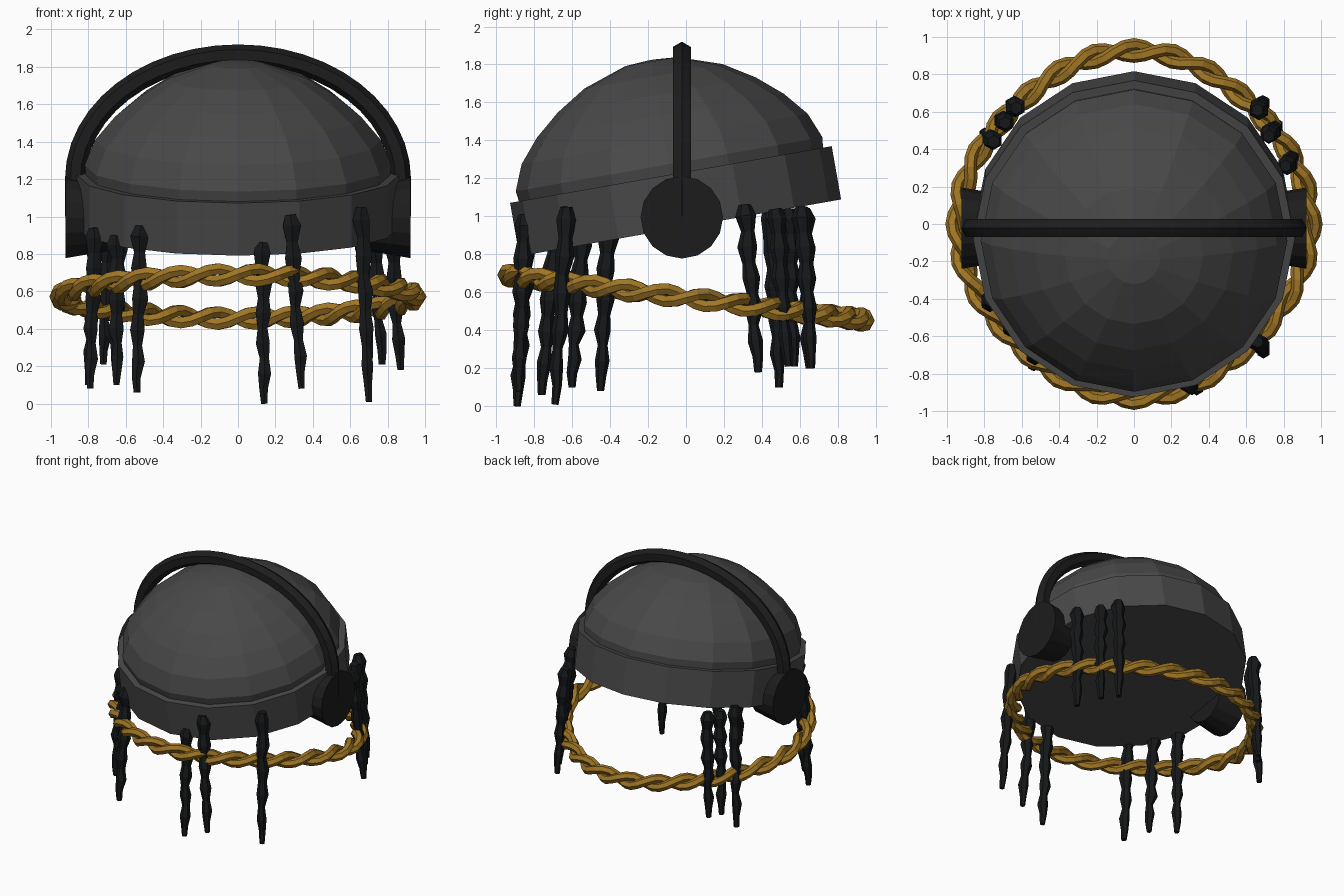
import bpy, bmesh, random
from math import sin, cos, pi, radians
from mathutils import Vector, Matrix

if "Cube" in bpy.data.objects:
    bpy.data.objects.remove(bpy.data.objects["Cube"])

random.seed(4)


def material(name, rgb):
    m = bpy.data.materials.new(name)
    m.diffuse_color = (*rgb, 1)
    m.use_nodes = True
    m.node_tree.nodes["Principled BSDF"].inputs["Base Color"].default_value = m.diffuse_color
    return m


CLOTH = material("dark_grey_cloth", (0.065, 0.065, 0.065))
BLACK = material("black_plastic", (0.012, 0.012, 0.012))
HAIR = material("black_hair", (0.008, 0.009, 0.01))
GOLD = material("gold_rope", (0.35, 0.18, 0.018))


def finish(name, bm, mat, matrix=None):
    bmesh.ops.recalc_face_normals(bm, faces=bm.faces)
    me = bpy.data.meshes.new(name)
    bm.to_mesh(me)
    bm.free()
    me.materials.append(mat)
    ob = bpy.data.objects.new(name, me)
    bpy.context.collection.objects.link(ob)
    if matrix:
        ob.matrix_world = matrix
    return ob


def skin(bm, rings, closed=False):
    """Join successive vertex rings with quads, capping open ends."""
    n = len(rings[0])
    pairs = list(zip(rings, rings[1:])) + ([(rings[-1], rings[0])] if closed else [])
    for a, b in pairs:
        for i in range(n):
            bm.faces.new((a[i], a[(i + 1) % n], b[(i + 1) % n], b[i]))
    if not closed:
        bm.faces.new(rings[0])
        bm.faces.new(rings[-1])


def lathe(name, profile, sides, mat, matrix):
    bm = bmesh.new()
    rings = [[bm.verts.new((r * cos(2 * pi * i / sides), r * sin(2 * pi * i / sides), z))
              for i in range(sides)] for r, z in profile]
    skin(bm, rings)
    return finish(name, bm, mat, matrix)


def tube(name, path, radii, sides, mat, ref, closed=False):
    bm = bmesh.new()
    path = [Vector(p) for p in path]
    ref, n, rings = Vector(ref), len(path), []
    for k, p in enumerate(path):
        if closed:
            t = path[(k + 1) % n] - path[k - 1]
        else:
            t = path[min(k + 1, n - 1)] - path[max(k - 1, 0)]
        t.normalize()
        u = (ref - t * ref.dot(t)).normalized()
        v = t.cross(u)
        rings.append([bm.verts.new(p + radii[k] * (v * cos(2 * pi * i / sides) + u * sin(2 * pi * i / sides)))
                      for i in range(sides)])
    skin(bm, rings, closed)
    return finish(name, bm, mat)


# Cap: folded band and low dome, tilted up towards the back
tilt = Matrix.Translation((0, -0.03, 0.94)) @ Matrix.Rotation(radians(10), 4, 'X')
lathe("cap_band", [(0.86, 0), (0.86, 0.285), (0.80, 0.285)], 16, CLOTH, tilt)
lathe("cap_dome", [(0.81, 0.26), (0.82, 0.34), (0.765, 0.475), (0.66, 0.60), (0.53, 0.71),
                   (0.37, 0.81), (0.14, 0.888), (0.02, 0.897)], 16, CLOTH, tilt)

# Headphone bow with hexagonal section
arc = [(-0.87, -0.022, 1.0)]
arc += [(-0.87 * cos(pi * k / 24), -0.022, 1.2 + 0.665 * sin(pi * k / 24)) for k in range(25)]
arc += [(0.87, -0.022, 1.0)]
tube("headphone_bow", arc, [0.055] * len(arc), 6, BLACK, (0, 1, 0))

# Ear cups
for side, label in ((1, "right"), (-1, "left")):
    place = Matrix.Translation((side * 0.7, -0.022, 0.995)) @ Matrix.Rotation(side * pi / 2, 4, 'Y')
    lathe("ear_cup_" + label, [(0.18, 0), (0.217, 0.222)], 16, BLACK, place)

# Twisted two-strand rope ring, lower at the back
TWISTS, STEPS = 14, 112
for s in range(2):
    pts = []
    for k in range(STEPS):
        a = 2 * pi * k / STEPS
        w = TWISTS * a + s * pi
        r = 0.92 + 0.022 * cos(4 * a) + 0.033 * cos(w)
        y = 0.985 * r * sin(a)
        pts.append((r * cos(a), y, 0.572 - 0.125 * y + 0.033 * sin(w)))
    tube("rope_strand_%d" % (s + 1), pts, [0.034] * STEPS, 6, GOLD, (0, 0, 1), True)

# Knobbly locks of hair: (top xyz, bottom xyz)
locks = [
    ((0.13, -0.84, 0.86), (0.14, -0.89, 0.0)),
    ((0.28, -0.85, 1.01), (0.34, -0.88, 0.08)),
    ((0.66, -0.63, 1.05), (0.70, -0.69, 0.01)),
    ((-0.52, -0.69, 0.95), (-0.54, -0.76, 0.06)),
    ((-0.65, -0.55, 0.90), (-0.65, -0.60, 0.10)),
    ((-0.77, -0.41, 0.94), (-0.79, -0.45, 0.08)),
    ((0.81, 0.31, 1.06), (0.87, 0.38, 0.18)),
    ((0.72, 0.47, 1.04), (0.77, 0.54, 0.21)),
    ((0.66, 0.61, 1.05), (0.70, 0.66, 0.20)),
    ((-0.75, 0.44, 1.05), (-0.80, 0.49, 0.10)),
    ((-0.69, 0.54, 1.04), (-0.72, 0.57, 0.21)),
    ((-0.63, 0.62, 1.04), (-0.66, 0.65, 0.20)),
]
knobs = [0.034, 0.055, 0.036, 0.052, 0.035, 0.050, 0.031, 0.046, 0.027, 0.039, 0.027, 0.020]
for i, (top, bottom) in enumerate(locks):
    top, bottom, n = Vector(top), Vector(bottom), len(knobs)
    pts = []
    for k in range(n):
        j = 0.006 if 0 < k < n - 1 else 0
        t = min(max(0.0, (k - 0.3) / (n - 1.3)), 1)
        pts.append(top.lerp(bottom, t) + Vector((random.uniform(-j, j), random.uniform(-j, j), 0)))
    tube("hair_lock_%d" % (i + 1), pts, [r * random.uniform(0.92, 1.05) for r in knobs], 6, HAIR, (1, 0, 0))
